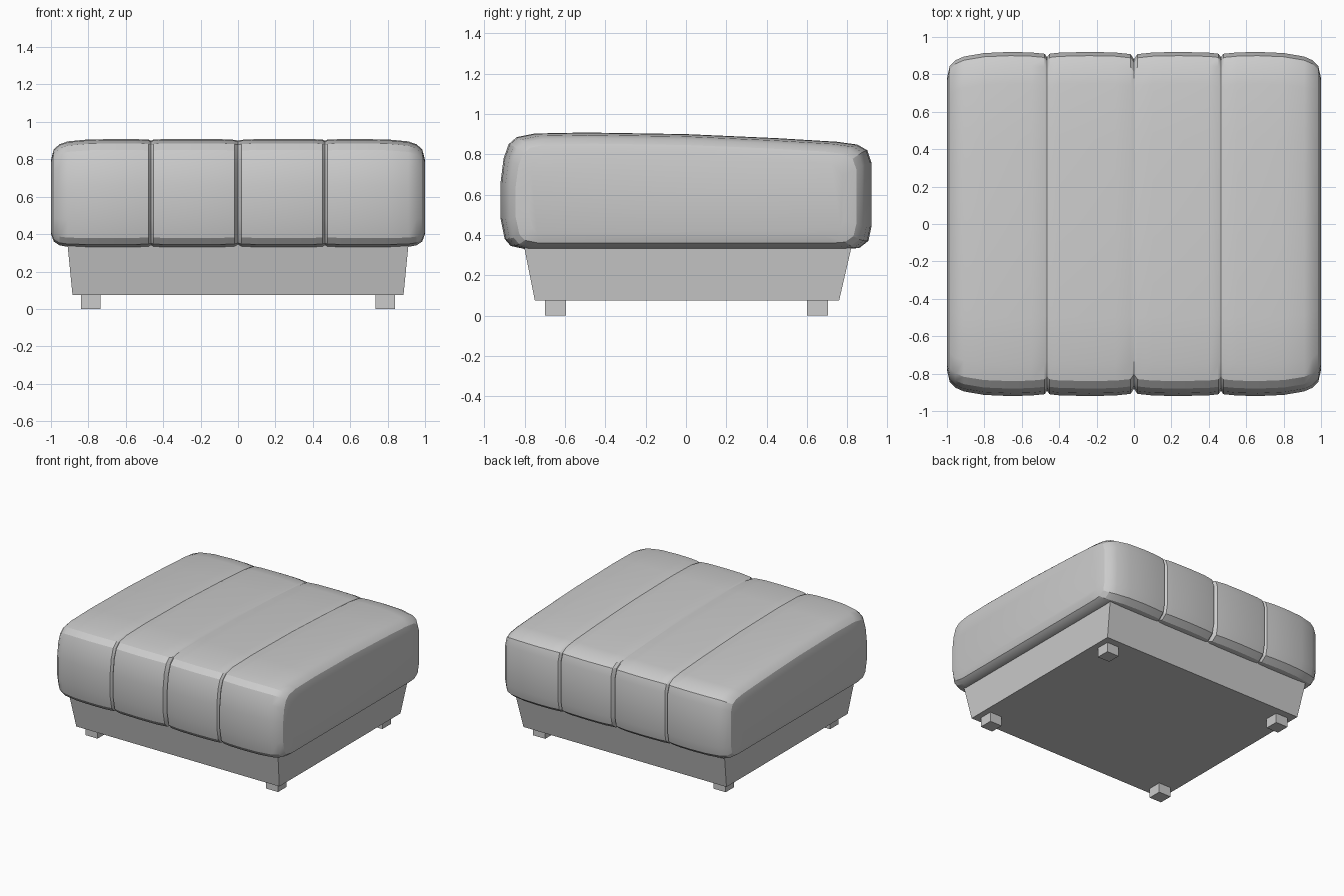
import bpy, bmesh, math

cube = bpy.data.objects.get("Cube")
if cube:
    bpy.data.objects.remove(cube, do_unlink=True)

# Single upholstery grey
grey = bpy.data.materials.new("soft grey")
grey.use_nodes = True
grey.diffuse_color = (0.6, 0.6, 0.6, 1)
grey.node_tree.nodes["Principled BSDF"].inputs["Base Color"].default_value = (0.6, 0.6, 0.6, 1)


def finish(bm, name):
    bmesh.ops.recalc_face_normals(bm, faces=bm.faces)
    mesh = bpy.data.meshes.new(name)
    bm.to_mesh(mesh)
    bm.free()
    mesh.materials.append(grey)
    obj = bpy.data.objects.new(name, mesh)
    bpy.context.collection.objects.link(obj)
    return obj


def loft(name, rings):
    bm = bmesh.new()
    loops = [[bm.verts.new(p) for p in ring] for ring in rings]
    n = len(loops[0])
    for a, b in zip(loops, loops[1:]):
        for i in range(n):
            j = (i + 1) % n
            bm.faces.new((a[i], a[j], b[j], b[i]))
    bm.faces.new(loops[0])
    bm.faces.new(loops[-1])
    return finish(bm, name)


def rectangle(x, y0, y1, z):
    return [(-x, y0, z), (x, y0, z), (x, y1, z), (-x, y1, z)]


# Cushion cross-section (y, z), sloping gently down to the back
profile = [(-0.8, 0.33), (-0.87, 0.345), (-0.9, 0.38), (-0.92, 0.48), (-0.92, 0.66),
           (-0.905, 0.78), (-0.88, 0.85), (-0.84, 0.885), (-0.75, 0.903), (-0.5, 0.908),
           (0, 0.9), (0.45, 0.88), (0.75, 0.862), (0.85, 0.848), (0.9, 0.82), (0.92, 0.76),
           (0.92, 0.44), (0.905, 0.37), (0.86, 0.335), (0.8, 0.33)]

# Stations across half the width: x, inset of ends, top and bottom
half = [(0, 0.04, 0.008, 0.008), (0.018, 0.012, 0.004, 0.002), (0.1, 0.003, 0, 0),
        (0.24, 0, 0, 0), (0.4, 0.004, 0, 0), (0.452, 0.01, 0.003, 0.002),
        (0.465, 0.028, 0.008, 0.006), (0.478, 0.01, 0.003, 0.002), (0.55, 0.003, 0, 0),
        (0.66, 0, 0, 0), (0.8, 0.006, 0.002, 0), (0.91, 0.025, 0.012, 0.002),
        (0.955, 0.045, 0.028, 0.01), (0.985, 0.075, 0.055, 0.03), (1, 0.14, 0.11, 0.07)]
stations = [(-x, *inset) for x, *inset in reversed(half[1:])] + half


def section(x, end, top, bottom):
    ring = []
    for y, z in profile:
        t = (z - 0.33) / 0.575
        ring.append((x, y * (1 - end / 0.92), z + bottom * (1 - t) - top * t))
    return ring


cushion = loft("cushion", [section(*s) for s in stations])
bpy.context.view_layer.objects.active = cushion
cushion.select_set(True)
bpy.ops.object.shade_smooth_by_angle(angle=math.radians(25))
cushion.select_set(False)

# Tapered plinth
loft("base", [rectangle(0.885, -0.75, 0.76, 0.075), rectangle(0.917, -0.815, 0.835, 0.4)])

# Block feet
for side, sx in (("right", -1), ("left", 1)):
    for end, y in (("front", -0.648), ("back", 0.652)):
        bm = bmesh.new()
        bmesh.ops.create_cube(bm, size=1)
        for v in bm.verts:
            v.co = (v.co.x * 0.105 + sx * 0.787, v.co.y * 0.105 + y, (v.co.z + 0.5) * 0.08)
        finish(bm, f"{end}_{side}_foot")
